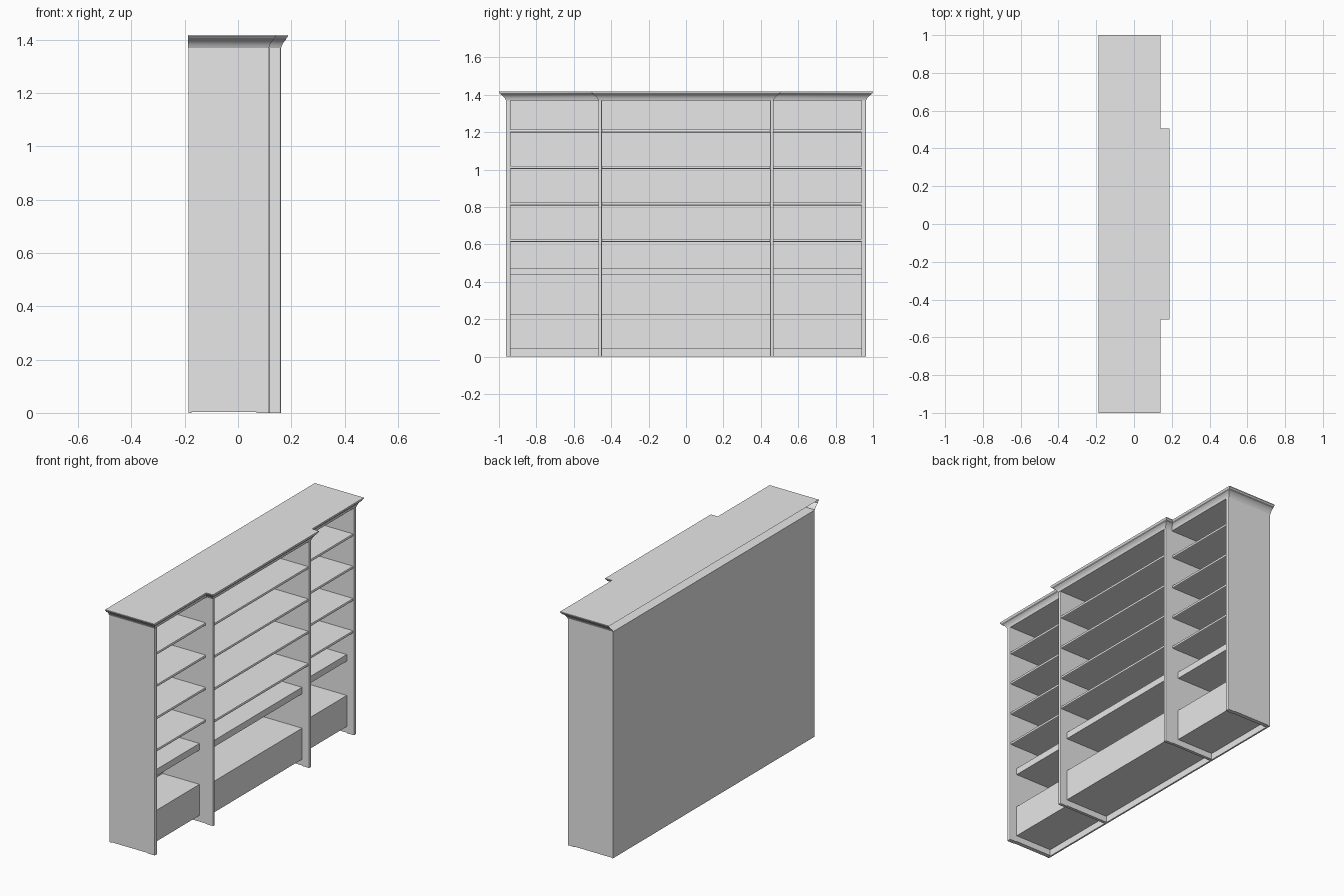
import bpy
import bmesh

if "Cube" in bpy.data.objects:
    bpy.data.objects.remove(bpy.data.objects["Cube"], do_unlink=True)

grey = bpy.data.materials.new("light grey")
grey.use_nodes = True
colour = (0.8, 0.8, 0.8, 1)
grey.diffuse_color = colour
grey.node_tree.nodes["Principled BSDF"].inputs["Base Color"].default_value = colour


def finish(name, bm):
    mesh = bpy.data.meshes.new(name)
    bm.to_mesh(mesh)
    bm.free()
    mesh.materials.append(grey)
    obj = bpy.data.objects.new(name, mesh)
    bpy.context.collection.objects.link(obj)
    return obj


def board(name, x, y, z, nose=0, axis=1):
    """Box between limits; nose rounds the front (+x) edges along an axis."""
    bm = bmesh.new()
    bmesh.ops.create_cube(bm, size=1)
    for v in bm.verts:
        v.co = [lim[0] if c < 0 else lim[1] for c, lim in zip(v.co, (x, y, z))]
    if nose:
        edges = [e for e in bm.edges
                 if all(abs(v.co.x - x[1]) < 1e-5 for v in e.verts)
                 and abs((e.verts[0].co - e.verts[1].co)[axis]) > 1e-4
                 and abs((e.verts[0].co - e.verts[1].co).length
                         - abs((e.verts[0].co - e.verts[1].co)[axis])) < 1e-5]
        bmesh.ops.bevel(bm, geom=edges, offset=nose, segments=2,
                        profile=0.5, affect='EDGES')
    return finish(name, bm)


BACK, TOP = -0.185, 1.37
WING, CENTRE = 0.118, 0.161      # front planes of side bays and middle bay
END, STEP = 0.963, 0.468         # outer faces of end panels and dividers

# Back panel
board("back_panel", (BACK, BACK + 0.01), (-END, END), (0, TOP))

# Upright panels with a thicker stile on their front edge
for side, s in (("right", -1), ("left", 1)):
    for part, front, outer, width in (("end", WING, END, 0.025),
                                      ("divider", CENTRE, STEP, 0.018)):
        y = sorted((s * outer, s * (outer - width)))
        board(f"{side}_{part}_panel", (BACK, front - 0.048), y, (0.003, TOP))
        board(f"{side}_{part}_stile", (front - 0.048, front), y, (0, TOP), 0.005, 2)

# Shelves, thick lower shelf and base box for each bay
bays = (("right", -END + 0.025, -STEP, WING),
        ("middle", -STEP + 0.018, STEP - 0.018, CENTRE),
        ("left", STEP, END - 0.025, WING))
for bay, y0, y1, front in bays:
    for i in range(4):
        z = 0.614 + 0.195 * i
        board(f"{bay}_shelf_{i + 1}", (BACK + 0.01, front - 0.006), (y0, y1),
              (z, z + 0.016), 0.005, 1)
    board(f"{bay}_thick_shelf", (BACK + 0.01, front - 0.048), (y0, y1), (0.435, 0.475))
    board(f"{bay}_base", (BACK + 0.01, front - 0.048), (y0, y1), (0.04, 0.228))


# Crown moulding: a profile carried round the stepped front, open at the back
def outline(t):
    dx, dy = 0.025 * t, 0.037 * t
    half = [(BACK - 0.002, END + dy), (WING - 0.002 + dx, END + dy),
            (WING - 0.002 + dx, STEP + dy), (CENTRE + 0.001 + dx, STEP + dy)]
    return [(x, -y) for x, y in half] + half[::-1]


profile = [(0, 1.37), (0.08, 1.376), (0.22, 1.385), (0.45, 1.394),
           (0.75, 1.401), (0.75, 1.405), (0.9, 1.408), (1, 1.413), (1, 1.418)]
bm = bmesh.new()
rings = [[bm.verts.new((x, y, z)) for x, y in outline(t)] for t, z in profile]
for low, high in zip(rings, rings[1:]):
    for i in range(len(low) - 1):
        bm.faces.new((low[i], low[i + 1], high[i + 1], high[i]))
bm.faces.new(rings[-1])
bm.faces.new(rings[0][::-1])
crown = finish("crown_moulding", bm)

# Smooth the cove while keeping mitres and fillets crisp
bpy.ops.object.select_all(action='DESELECT')
crown.select_set(True)
bpy.context.view_layer.objects.active = crown
bpy.ops.object.shade_smooth_by_angle(angle=0.5)
